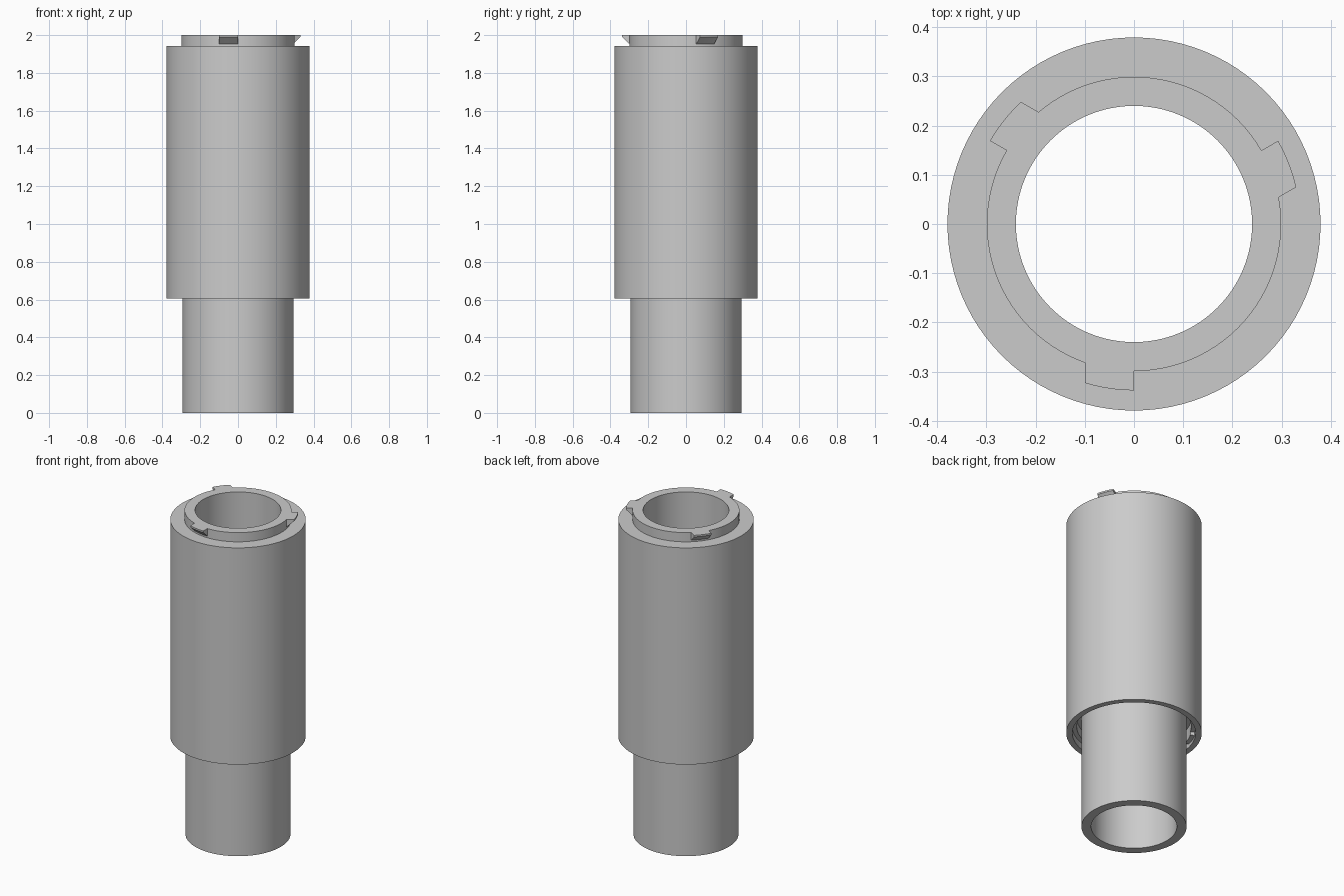
import bpy, bmesh
from math import pi, sqrt, radians
from mathutils import Matrix

cube = bpy.data.objects.get("Cube")
if cube:
    bpy.data.objects.remove(cube, do_unlink=True)

# One plain grey for everything
grey = bpy.data.materials.new("plain_grey")
grey.use_nodes = True
grey.diffuse_color = (0.6, 0.6, 0.6, 1)
grey.node_tree.nodes["Principled BSDF"].inputs["Base Color"].default_value = (0.6, 0.6, 0.6, 1)


def finish(bm, name):
    """Turn a bmesh into a smooth object with sharp edges kept."""
    bmesh.ops.remove_doubles(bm, verts=bm.verts, dist=0.0001)
    bmesh.ops.recalc_face_normals(bm, faces=bm.faces)
    mesh = bpy.data.meshes.new(name)
    bm.to_mesh(mesh)
    bm.free()
    mesh.materials.append(grey)
    obj = bpy.data.objects.new(name, mesh)
    bpy.context.collection.objects.link(obj)
    bpy.ops.object.select_all(action="DESELECT")
    obj.select_set(True)
    bpy.context.view_layer.objects.active = obj
    bpy.ops.object.shade_smooth_by_angle(angle=radians(30))
    return obj


def lathe(name, profile, steps=96):
    """Spin a closed (radius, height) profile about z."""
    bm = bmesh.new()
    vs = [bm.verts.new((r, 0, z)) for r, z in profile]
    es = [bm.edges.new((v, vs[i - 1])) for i, v in enumerate(vs)]
    bmesh.ops.spin(bm, geom=vs + es, cent=(0, 0, 0), axis=(0, 0, 1),
                   angle=2 * pi, steps=steps)
    return finish(bm, name)


def lug(name, section, x0, x1, angle, steps=6):
    """Sweep a (radius, height) section across a straight-sided lug."""
    bm = bmesh.new()
    rows = []
    for i in range(steps + 1):
        x = x0 + (x1 - x0) * i / steps
        rows.append([bm.verts.new((x, -sqrt(r * r - x * x), z)) for r, z in section])
    for a, b in zip(rows, rows[1:]):
        for j in range(len(section)):
            bm.faces.new((a[j - 1], a[j], b[j], b[j - 1]))
    bm.faces.new(rows[0])
    bm.faces.new(rows[-1])
    bm.transform(Matrix.Rotation(angle, 4, "Z"))
    return finish(bm, name)


BORE, TUBE, RING, MOUTH, SLEEVE = 0.24, 0.294, 0.299, 0.345, 0.379
BOTTOM, SHOULDER = 0.605, 1.943

# Tube, stepped socket, sleeve and raised top ring as one turned body
lathe("tube_and_sleeve", [
    (BORE, 0), (TUBE, 0),
    (TUBE, 0.7), (0.32, 0.7), (0.32, 0.645), (MOUTH, 0.645), (MOUTH, BOTTOM),
    (SLEEVE, BOTTOM), (SLEEVE, SHOULDER), (RING, SHOULDER), (RING, 2), (BORE, 2)])

# Three wedge tabs on the top ring, and matching catches in the socket
tab = [(RING - 0.002, 2), (0.338, 2), (0.338, 1.99), (RING, 1.953), (RING - 0.002, 1.953)]
catch = [(0.32, 0.645), (MOUTH, 0.645), (MOUTH, 0.625), (0.32, 0.625)]
for i in range(3):
    turn = i * 2 * pi / 3
    lug(f"locking_tab_{i + 1}", tab, -0.1, 0, turn)
    lug(f"socket_catch_{i + 1}", catch, 0, 0.1, turn)
